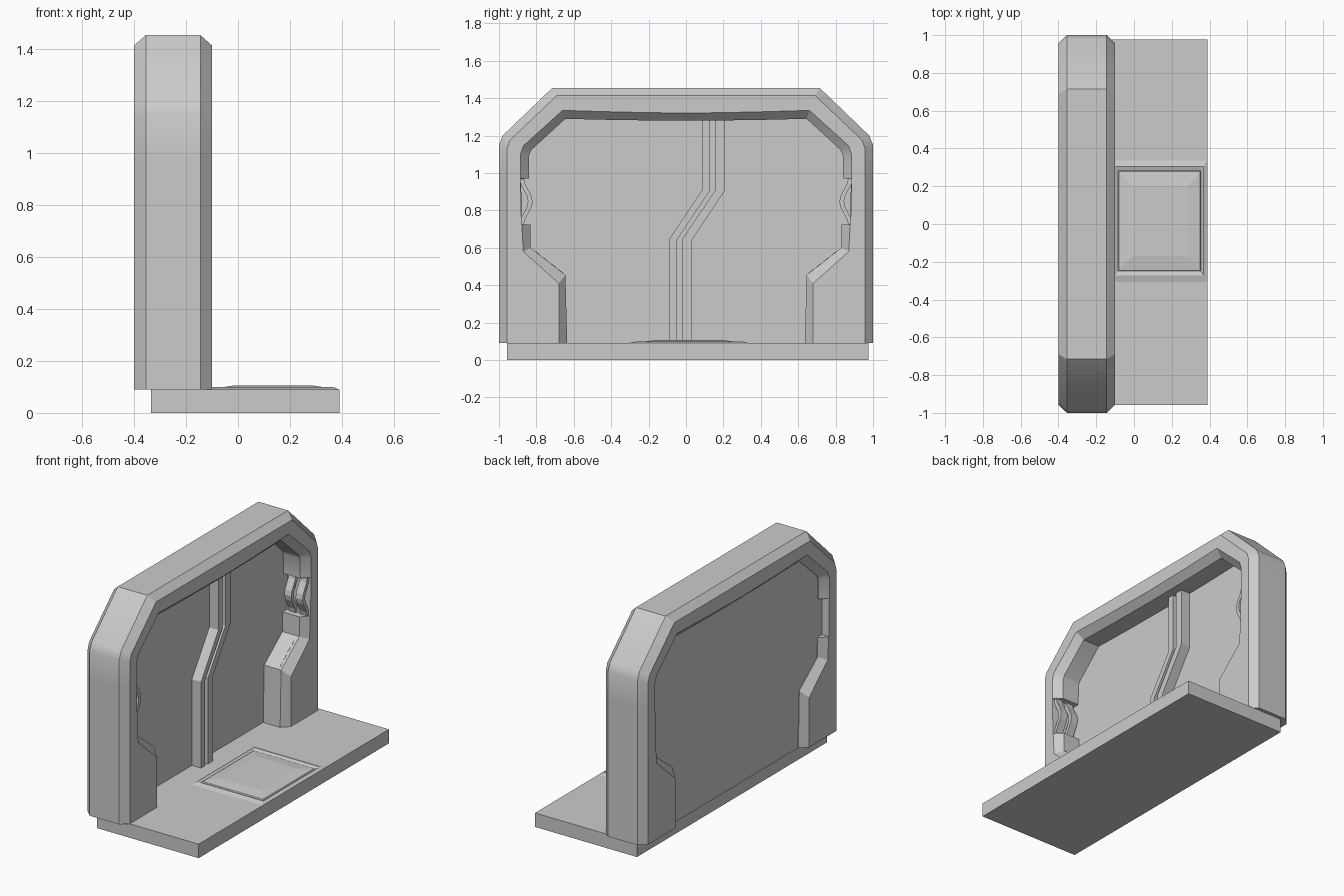
import bpy, bmesh, math
from mathutils import Matrix

if "Cube" in bpy.data.objects:
    bpy.data.objects.remove(bpy.data.objects["Cube"])


def finish(name, bm):
    bmesh.ops.recalc_face_normals(bm, faces=bm.faces)
    mesh = bpy.data.meshes.new(name)
    bm.to_mesh(mesh)
    bm.free()
    ob = bpy.data.objects.new(name, mesh)
    bpy.context.collection.objects.link(ob)
    return ob


def extrude_x(name, pts, x0, x1):
    """Extrude a (y, z) outline from x0 to x1."""
    bm = bmesh.new()
    a = bm.faces.new([bm.verts.new((x0, y, z)) for y, z in pts])
    r = bmesh.ops.extrude_face_region(bm, geom=[a])
    for v in r["geom"]:
        if isinstance(v, bmesh.types.BMVert):
            v.co.x = x1
    return finish(name, bm)


def box(name, x0, x1, y0, y1, z0, z1):
    return extrude_x(name, [(y0, z0), (y1, z0), (y1, z1), (y0, z1)], x0, x1)


# Arch stations from foot to crown: outer edge, chamfer edge, opening edge, inner wall
half = [
    ((1, .09), (.957, .09), (.68, .09), (.635, .09)),
    ((1, .41), (.957, .41), (.68, .41), (.645, .455)),
    ((1, .58), (.957, .58), (.87, .58), (.83, .60)),
    ((1, .725), (.957, .725), (.878, .725), (.832, .725)),
    ((1, .726), (.957, .726), (.880, .726), (.878, .726)),
    ((1, .969), (.957, .969), (.885, .969), (.882, .969)),
    ((1, .97), (.957, .97), (.885, .97), (.84, .97)),
    ((1, 1.15), (.957, 1.13), (.885, 1.10), (.838, 1.10)),
    ((.98, 1.20), (.942, 1.175), (.87, 1.145), (.825, 1.125)),
    ((.715, 1.455), (.69, 1.415), (.66, 1.335), (.645, 1.29)),
    ((.35, 1.455), (.35, 1.415), (.35, 1.326), (.35, 1.283)),
    ((0, 1.455), (0, 1.415), (0, 1.32), (0, 1.28)),
]
stations = half + [tuple((-y, z) for y, z in s) for s in reversed(half[:-1])]

# Arch frame: eight-sided section swept along the stations
section = [(0, -.145), (0, -.355), (1, -.40), (2, -.40),
           (3, -.355), (3, -.145), (2, -.10), (1, -.10)]
bm = bmesh.new()
rings = [[bm.verts.new((x, *s[k])) for k, x in section] for s in stations]
for a, b in zip(rings, rings[1:]):
    for i in range(8):
        j = (i + 1) % 8
        bm.faces.new((a[i], a[j], b[j], b[i]))
bm.faces.new(rings[0])
bm.faces.new(rings[-1])
frame = finish("arch_frame", bm)
bpy.context.view_layer.objects.active = frame
frame.select_set(True)
bpy.ops.object.shade_smooth_by_angle(angle=math.radians(28))

# Wall panel filling the arch
extrude_x("wall_panel", [s[3] for s in stations], -.352, -.265)

# Floor slab
box("floor_slab", -.335, .39, -.957, .977, 0, .09)


# Jogged conduits up the wall
def conduit(name, y0, y1, depth):
    left = [(y0, .09), (y0, .645), (y0 + .177, .91), (y0 + .177, 1.282)]
    right = [(y1, .09), (y1, .64), (y1 + .177, .905), (y1 + .177, 1.282)]
    extrude_x(name, left + right[::-1], -.27, depth)


conduit("conduit_left", -.09, -.05, -.20)
conduit("conduit_groove", -.05, -.02, -.235)
conduit("conduit_right", -.02, .03, -.20)

# Floor hatch: nested rectangular rings (x0, x1, y0, y1, z)
levels = [(-.12, .39, -.31, .34, .089), (-.10, .368, -.272, .305, .099),
          (-.085, .354, -.25, .282, .091), (-.08, .35, -.245, .277, .096),
          (-.01, .285, -.17, .20, .106)]
bm = bmesh.new()
loops = [[bm.verts.new((x, y, z)) for x, y in ((a, c), (b, c), (b, d), (a, d))]
         for a, b, c, d, z in levels]
for p, q in zip(loops, loops[1:]):
    for i in range(4):
        bm.faces.new((p[i], p[(i + 1) % 4], q[(i + 1) % 4], q[i]))
bm.faces.new(loops[-1])
bm.faces.new(loops[0])
finish("floor_hatch", bm)

# Bowed cables in the side recesses, and slots on the sloped shoulders
for side, s in (("left", -1), ("right", 1)):
    steps = [i / 8 for i in range(9)]
    front = [(s * (.868 - .048 * math.sin(math.pi * t) ** 2), .72 + .255 * t) for t in steps]
    back = [(s * (abs(y) + .025), z) for y, z in front]
    for n, x in enumerate((-.245, -.165)):
        extrude_x(f"cable_{side}_{n}", front + back[::-1], x, x + .05)
    for n in range(4):
        t = .14 + .22 * n
        bm = bmesh.new()
        bmesh.ops.create_cube(bm, size=1, matrix=Matrix.Translation(
            (-.165, s * (.645 + .185 * t), .455 + .145 * t))
            @ Matrix.Rotation(s * math.atan2(.145, .185), 4, 'X')
            @ Matrix.Diagonal((.006, .03, .004, 1)))
        finish(f"shoulder_slot_{side}_{n}", bm)
